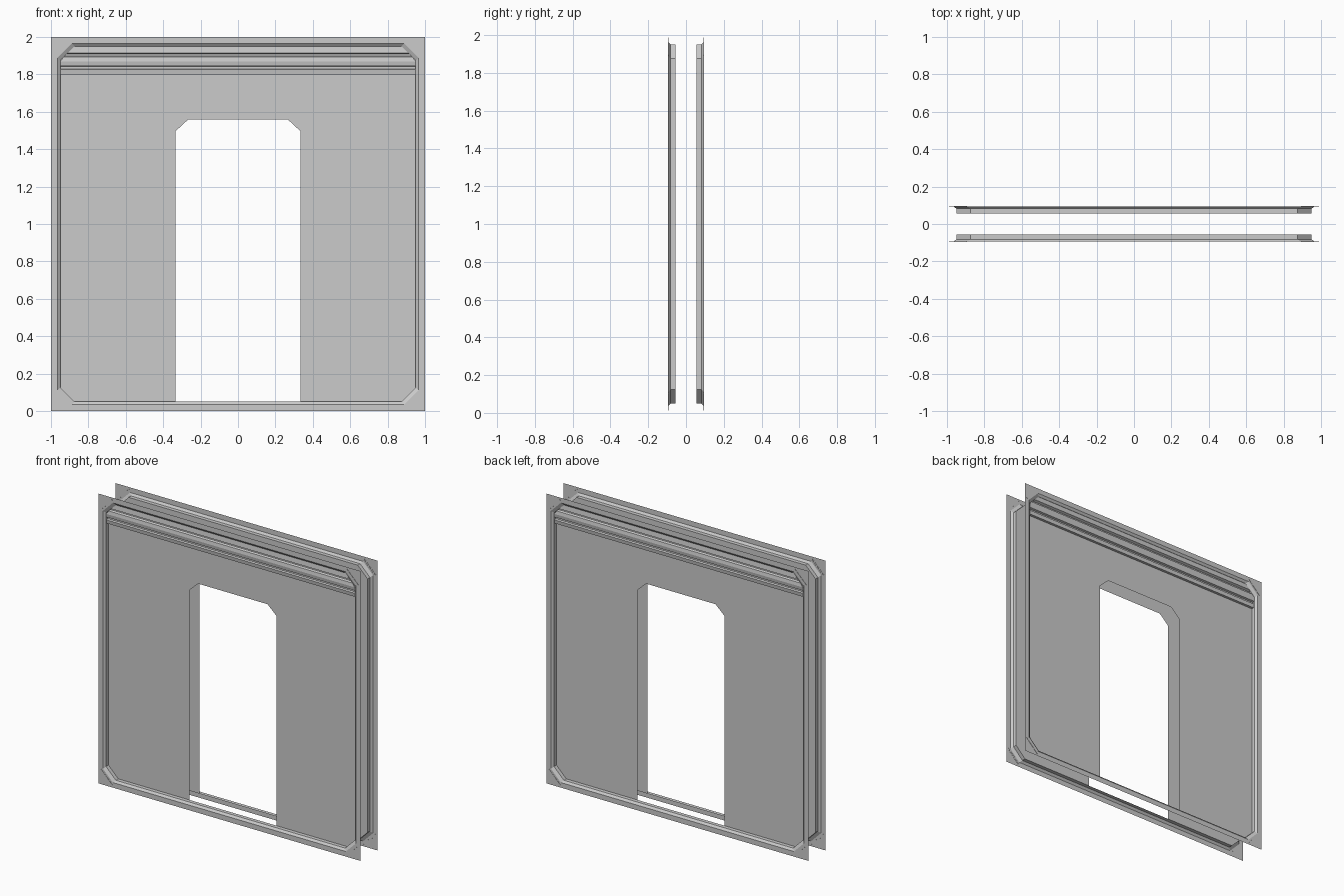
import bpy, bmesh, math

if "Cube" in bpy.data.objects:
    bpy.data.objects.remove(bpy.data.objects["Cube"])

FACE_Y = 0.094    # outer frame plane
PANEL_Y = 0.056   # recessed panel plane


def new_object(name, verts, faces):
    mesh = bpy.data.meshes.new(name)
    mesh.from_pydata(verts, [], faces)
    mesh.update()
    obj = bpy.data.objects.new(name, mesh)
    bpy.context.collection.objects.link(obj)
    return obj


def octagon(half, cut=0.075):
    """Chamfered square centred on z = 1, counter-clockwise from bottom left."""
    a, b = half, half - cut
    pts = [(-b, -a), (b, -a), (a, -b), (a, b), (b, a), (-b, a), (-a, b), (-a, -b)]
    return [(x, z + 1) for x, z in pts]


def ring(pts, y):
    return [(x, -y, z) for x, z in pts]


def half_width(z, half=0.95, cut=0.075):
    return half - max(0, z - (1 + half - cut))


def build_side(side):
    parts = []

    # flat square border around the chamfered opening
    inner = octagon(0.965)
    outer = []
    for i, (x, z) in enumerate(inner):
        if i in (0, 1, 4, 5):
            outer.append((x, 0 if z < 1 else 2))
        else:
            outer.append((math.copysign(1, x), z))
    corners = [(1, 0), (1, 2), (-1, 2), (-1, 0)]
    verts = ring(inner + outer + corners, FACE_Y)
    faces = []
    for i in range(8):
        j = (i + 1) % 8
        corner = [16 + i // 2] if i % 2 else []
        faces.append([i, 8 + i] + corner + [8 + j, j])
    parts.append(new_object(side + "_border", verts, faces))

    # stepped walls of the recess
    verts = (ring(octagon(0.965), FACE_Y) + ring(octagon(0.95), 0.082)
             + ring(octagon(0.95), PANEL_Y))
    faces = [(k + i, k + (i + 1) % 8, k + 8 + (i + 1) % 8, k + 8 + i)
             for k in (0, 8) for i in range(8)]
    parts.append(new_object(side + "_recess_wall", verts, faces))

    # recessed panel with doorway
    o = octagon(0.95)
    door = [(-0.333, 0.05), (-0.333, 1.497), (-0.265, 1.56),
            (0.265, 1.56), (0.333, 1.497), (0.333, 0.05)]
    verts = ring(o + door, PANEL_Y)
    faces = [(0, 8, 9, 6, 7), (6, 9, 10, 5), (5, 10, 11, 4),
             (4, 11, 12, 3), (3, 12, 13, 1, 2)]
    parts.append(new_object(side + "_door_panel", verts, faces))

    # ribbed header moulding: (height, projection) swept across the panel
    profile = [(1.95, 0), (1.95, 0.024), (1.915, 0.028), (1.908, 0.012),
               (1.899, 0.012), (1.893, 0.024), (1.87, 0.028), (1.846, 0.024),
               (1.842, 0.01), (1.83, 0.01), (1.826, 0.022), (1.80, 0.018), (1.80, 0)]
    n = len(profile)
    verts = [(s * half_width(z), -(PANEL_Y + d), z) for s in (-1, 1) for z, d in profile]
    faces = [(i, i + 1, n + i + 1, n + i) for i in range(n - 1)]
    parts.append(new_object(side + "_header_moulding", verts, faces))

    # thin diagonal ridges in the four corners
    verts, faces = [], []
    t = 0.003
    for sx in (-1, 1):
        for sz in (-1, 1):
            k = len(verts)
            for y in (FACE_Y - 0.001, FACE_Y + 0.002):
                for a, b in ((0.985, 0.895), (0.895, 0.985)):
                    for e in (-t, t):
                        verts.append((sx * (a + e), -y, 1 + sz * (b + e)))
            faces += [[k + i for i in f] for f in
                      ((4, 5, 7, 6), (0, 1, 5, 4), (2, 6, 7, 3), (0, 4, 6, 2), (1, 3, 7, 5))]
    ridges = new_object(side + "_corner_ridges", verts, faces)
    bm = bmesh.new()
    bm.from_mesh(ridges.data)
    bmesh.ops.recalc_face_normals(bm, faces=bm.faces)
    bm.to_mesh(ridges.data)
    bm.free()
    parts.append(ridges)
    return parts


build_side("front")
# the back is the front turned half way round
for part in build_side("back"):
    part.rotation_euler.z = math.pi
